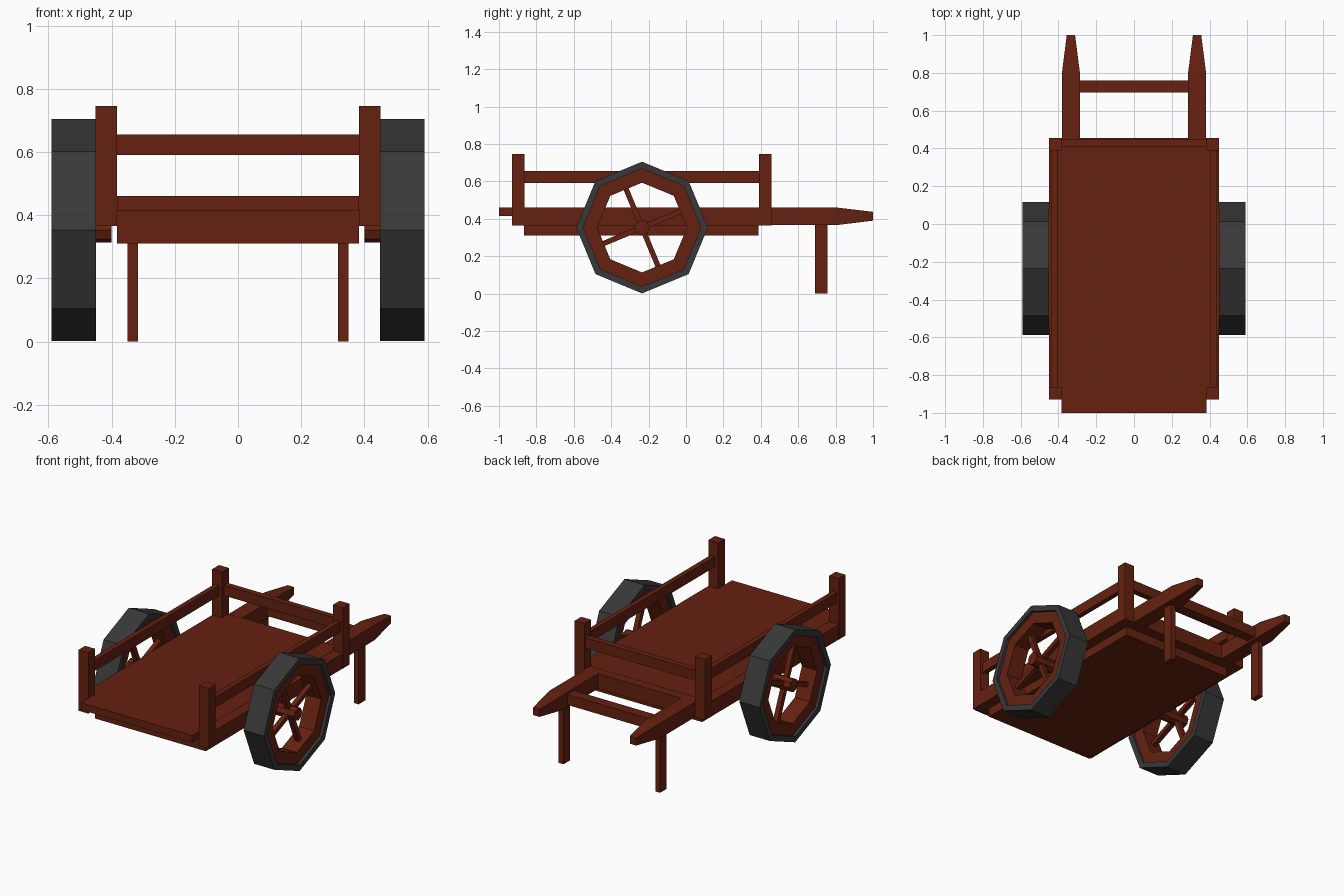
import bpy, bmesh, math
from mathutils import Matrix

if "Cube" in bpy.data.objects:
    bpy.data.objects.remove(bpy.data.objects["Cube"])


def material(name, rgb):
    m = bpy.data.materials.new(name)
    m.diffuse_color = (*rgb, 1)
    m.use_nodes = True
    m.node_tree.nodes["Principled BSDF"].inputs["Base Color"].default_value = m.diffuse_color
    return m


WOOD = material("red brown wood", (0.13, 0.0155, 0.005))
TYRE = material("dark grey tyre", (0.04, 0.04, 0.04))


def finish(name, bm, mat):
    bmesh.ops.recalc_face_normals(bm, faces=bm.faces[:])
    me = bpy.data.meshes.new(name)
    bm.to_mesh(me)
    bm.free()
    me.materials.append(mat)
    ob = bpy.data.objects.new(name, me)
    bpy.context.collection.objects.link(ob)
    return ob


def loft(name, sections, mat=WOOD):
    """Rectangles (y, x0, x1, z0, z1) joined along y."""
    bm = bmesh.new()
    rings = [[bm.verts.new(p) for p in ((x0, y, z0), (x1, y, z0), (x1, y, z1), (x0, y, z1))]
             for y, x0, x1, z0, z1 in sections]
    for a, b in zip(rings, rings[1:]):
        for i in range(4):
            j = (i + 1) % 4
            bm.faces.new((a[i], a[j], b[j], b[i]))
    bm.faces.new(rings[0])
    bm.faces.new(rings[-1])
    return finish(name, bm, mat)


def box(name, x, y, z):
    return loft(name, [(y[0], *x, *z), (y[1], *x, *z)])


def mirrored(x, s):
    return tuple(sorted((x[0] * s, x[1] * s)))


WY, WZ, N = -0.235, 0.353, 8


def octagon(bm, x, r):
    return [bm.verts.new((x, WY + r * math.cos(2 * math.pi * i / N),
                          WZ + r * math.sin(2 * math.pi * i / N))) for i in range(N)]


def ring(name, x, r_out, r_in, mat):
    """Octagonal band with a rectangular cross-section."""
    bm = bmesh.new()
    loops = [octagon(bm, px, r) for px, r in
             ((x[0], r_out), (x[1], r_out), (x[1], r_in), (x[0], r_in))]
    for k in range(4):
        a, b = loops[k], loops[(k + 1) % 4]
        for i in range(N):
            j = (i + 1) % N
            bm.faces.new((a[i], a[j], b[j], b[i]))
    return finish(name, bm, mat)


def hub(name, x, r):
    bm = bmesh.new()
    a, b = octagon(bm, x[0], r), octagon(bm, x[1], r)
    for i in range(N):
        j = (i + 1) % N
        bm.faces.new((a[i], a[j], b[j], b[i]))
    bm.faces.new(a)
    bm.faces.new(b)
    return finish(name, bm, WOOD)


# Bed, under box and back boards
box("bed", (-0.383, 0.383), (-1.0, 0.40), (0.415, 0.46))
box("under_box", (-0.383, 0.383), (-0.865, 0.388), (0.31, 0.416))
box("back_board", (-0.385, 0.385), (0.39, 0.456), (0.365, 0.459))
box("back_rail", (-0.39, 0.39), (0.41, 0.447), (0.59, 0.655))
box("handle_crossbar", (-0.29, 0.29), (0.695, 0.76), (0.38, 0.445))

for s, side in ((-1, "left"), (1, "right")):
    # Sides: board, rail and posts
    box(side + "_side_board", mirrored((0.38, 0.45), s), (-0.866, 0.392), (0.365, 0.459))
    box(side + "_rail", mirrored((0.405, 0.436), s), (-0.87, 0.395), (0.59, 0.655))
    for y, end in ((-0.93, "front"), (0.39, "back")):
        box(f"{side}_{end}_post", mirrored((0.383, 0.451), s), (y, y + 0.066), (0.365, 0.745))

    # Tapered handle and its leg
    wide, tip = mirrored((0.287, 0.381), s), mirrored((0.312, 0.356), s)
    loft(side + "_handle", [(0.45, *wide, 0.366, 0.46), (0.805, *wide, 0.366, 0.46),
                            (1.0, *tip, 0.39, 0.437)])
    box(side + "_leg", mirrored((0.317, 0.35), s), (0.69, 0.756), (0.0, 0.37))

    # Wheel: tyre, wooden rim, hub and four spokes
    ring(side + "_tyre", mirrored((0.45, 0.59), s), 0.352, 0.315, TYRE)
    ring(side + "_rim", mirrored((0.468, 0.572), s), 0.318, 0.24, WOOD)
    hub(side + "_hub", mirrored((0.40, 0.58), s), 0.04)
    bm = bmesh.new()
    for k in range(4):
        turn = Matrix.Rotation(math.radians(22.5 + 90 * k), 4, 'X')
        m = (Matrix.Translation((0.52 * s, WY, WZ)) @ turn @
             Matrix.Translation((0, 0.125, 0)) @ Matrix.Diagonal((0.03, 0.22, 0.028, 1)))
        bmesh.ops.create_cube(bm, size=1, matrix=m)
    finish(side + "_spokes", bm, WOOD)
